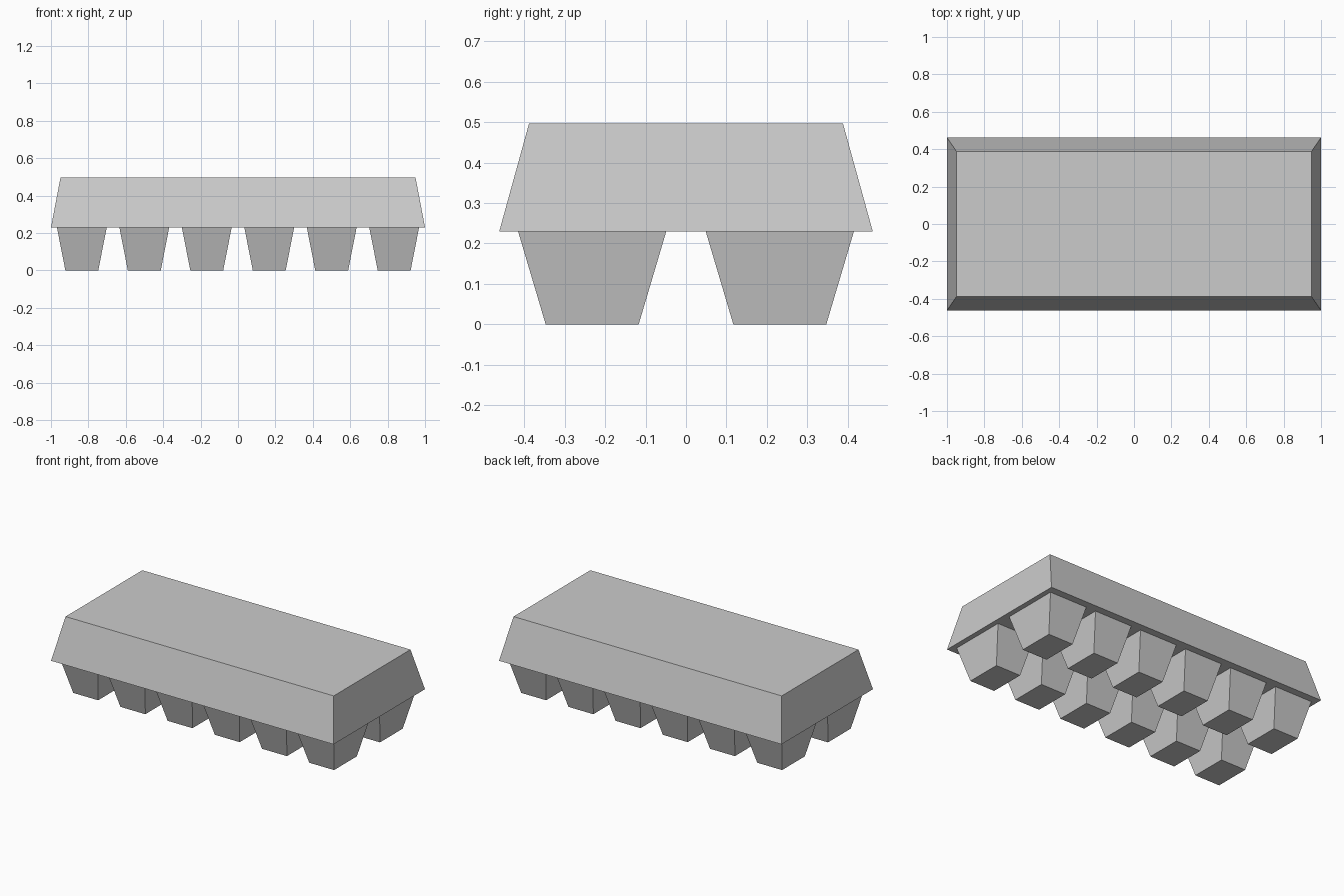
import bpy
import bmesh

if "Cube" in bpy.data.objects:
    bpy.data.objects.remove(bpy.data.objects["Cube"])


def tapered_box(name, center, bottom, top, z0, z1):
    """Flat-sided box whose half sizes change from bottom to top."""
    bm = bmesh.new()
    bmesh.ops.create_cube(bm, size=2)
    for v in bm.verts:
        hx, hy = top if v.co.z > 0 else bottom
        v.co = (v.co.x * hx, v.co.y * hy, z1 if v.co.z > 0 else z0)
    mesh = bpy.data.meshes.new(name)
    bm.to_mesh(mesh)
    bm.free()
    obj = bpy.data.objects.new(name, mesh)
    obj.location = (center[0], center[1], 0)
    bpy.context.collection.objects.link(obj)
    return obj


RIM_Z = 0.229

# Sloped lid
tapered_box("carton_lid", (0, 0), (1.0, 0.462), (0.949, 0.388), RIM_Z, 0.497)

# Two rows of six egg cups, narrowing towards the ground
for row, y in enumerate((-0.232, 0.232)):
    for col in range(6):
        x = (col - 2.5) * 0.334
        tapered_box(f"egg_cup_{row + 1}_{col + 1}", (x, y),
                    (0.088, 0.115), (0.133, 0.183), 0, RIM_Z)
